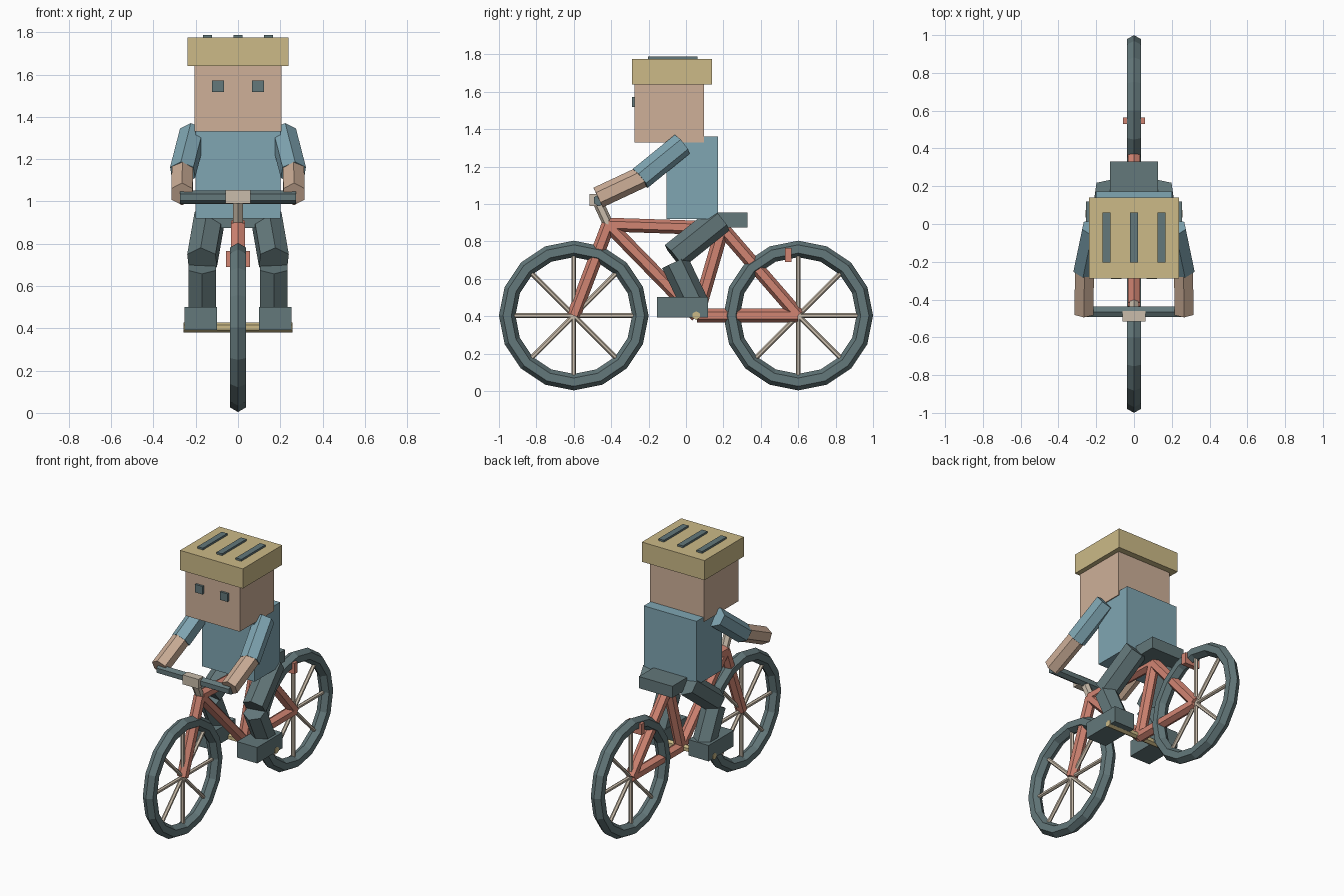
import bpy
import math
from mathutils import Vector

cube = bpy.data.objects.get("Cube")
if cube:
    bpy.data.objects.remove(cube, do_unlink=True)


def material(name, srgb):
    rgba = [((c + 0.055) / 1.055) ** 2.4 for c in srgb] + [1.0]
    mat = bpy.data.materials.new(name)
    mat.use_nodes = True
    mat.diffuse_color = rgba
    mat.node_tree.nodes["Principled BSDF"].inputs["Base Color"].default_value = rgba
    return mat


GREY = material("slate_grey", (0.39, 0.47, 0.48))
RED = material("frame_red", (0.82, 0.52, 0.45))
METAL = material("pale_metal", (0.79, 0.74, 0.67))
SKIN = material("skin", (0.81, 0.69, 0.60))
BLUE = material("shirt_blue", (0.50, 0.65, 0.70))
SAND = material("helmet_sand", (0.80, 0.73, 0.53))


def finish(name, mat):
    obj = bpy.context.object
    obj.name = name
    obj.data.materials.append(mat)
    return obj


def box(name, low, high, mat):
    """Box between two opposite corners."""
    low, high = Vector(low), Vector(high)
    bpy.ops.mesh.primitive_cube_add(size=1, location=(low + high) / 2)
    bpy.context.object.scale = high - low
    return finish(name, mat)


def tube(name, start, end, radius, mat):
    """Six-sided rod between two points."""
    start, end = Vector(start), Vector(end)
    axis = end - start
    bpy.ops.mesh.primitive_cylinder_add(vertices=6, radius=radius, depth=axis.length,
                                        location=(start + end) / 2)
    bpy.context.object.rotation_euler = axis.to_track_quat('Z', 'Y').to_euler()
    return finish(name, mat)


# Wheels with spokes
AXLE = 0.404
for end, y in (("front", -0.6), ("rear", 0.6)):
    bpy.ops.mesh.primitive_torus_add(major_segments=16, minor_segments=6,
                                     major_radius=0.356, minor_radius=0.044,
                                     location=(0, y, AXLE),
                                     rotation=(0, math.pi / 2, 0))
    finish(end + "_tyre", GREY)
    for i in range(4):
        a = i * math.pi / 4
        dy, dz = 0.335 * math.cos(a), 0.335 * math.sin(a)
        tube(f"{end}_spoke_{i + 1}", (0, y - dy, AXLE - dz), (0, y + dy, AXLE + dz),
             0.013, METAL)

# Bicycle frame
head = (0, -0.415, 0.89)
bracket = (0, 0.06, AXLE)
saddle_joint = (0, 0.195, 0.87)
front_axle, rear_axle = (0, -0.6, AXLE), (0, 0.6, AXLE)
for name, a, b in (("fork", front_axle, head), ("top_tube", head, saddle_joint),
                   ("down_tube", head, bracket), ("seat_tube", bracket, saddle_joint),
                   ("chain_stay", bracket, rear_axle),
                   ("seat_stay", saddle_joint, rear_axle)):
    tube(name, a, b, 0.037, RED)
box("rear_reflector", (-0.057, 0.53, 0.69), (0.057, 0.565, 0.765), RED)

# Steering, saddle and pedal axle
tube("stem", head, (0, -0.475, 1.02), 0.028, METAL)
tube("handlebar", (-0.275, -0.465, 1.02), (0.275, -0.465, 1.02), 0.032, GREY)
box("handlebar_clamp", (-0.06, -0.515, 0.99), (0.06, -0.46, 1.055), METAL)
box("saddle", (-0.127, 0.08, 0.875), (0.127, 0.33, 0.955), GREY)
tube("pedal_axle", (-0.257, 0.055, AXLE), (0.257, 0.055, AXLE), 0.023, SAND)

# Rider body and head
box("torso", (-0.2, -0.105, 0.92), (0.2, 0.172, 1.36), BLUE)
box("head", (-0.206, -0.275, 1.33), (0.206, 0.097, 1.7), SKIN)
box("helmet", (-0.238, -0.288, 1.64), (0.238, 0.139, 1.775), SAND)
for i, x in enumerate((-0.145, 0, 0.145)):
    box(f"helmet_vent_{i + 1}", (x - 0.021, -0.203, 1.76), (x + 0.021, 0.062, 1.788), GREY)

# Paired limbs and eyes
for side, s in (("left", 1), ("right", -1)):
    box(side + "_eye", (s * 0.095 - 0.028, -0.29, 1.518),
        (s * 0.095 + 0.028, -0.265, 1.573), GREY)
    tube(side + "_upper_arm", (s * 0.215, -0.02, 1.32), (s * 0.262, -0.245, 1.137), 0.065, BLUE)
    tube(side + "_forearm", (s * 0.262, -0.235, 1.145), (s * 0.265, -0.47, 1.035), 0.058, SKIN)
    tube(side + "_thigh", (s * 0.135, 0.185, 0.92), (s * 0.17, -0.065, 0.72), 0.078, GREY)
    tube(side + "_shin", (s * 0.17, -0.06, 0.69), (s * 0.17, 0.05, 0.46), 0.075, GREY)
    box(side + "_shoe", (s * 0.177 - 0.077, -0.155, 0.393),
        (s * 0.177 + 0.077, 0.118, 0.502), GREY)
